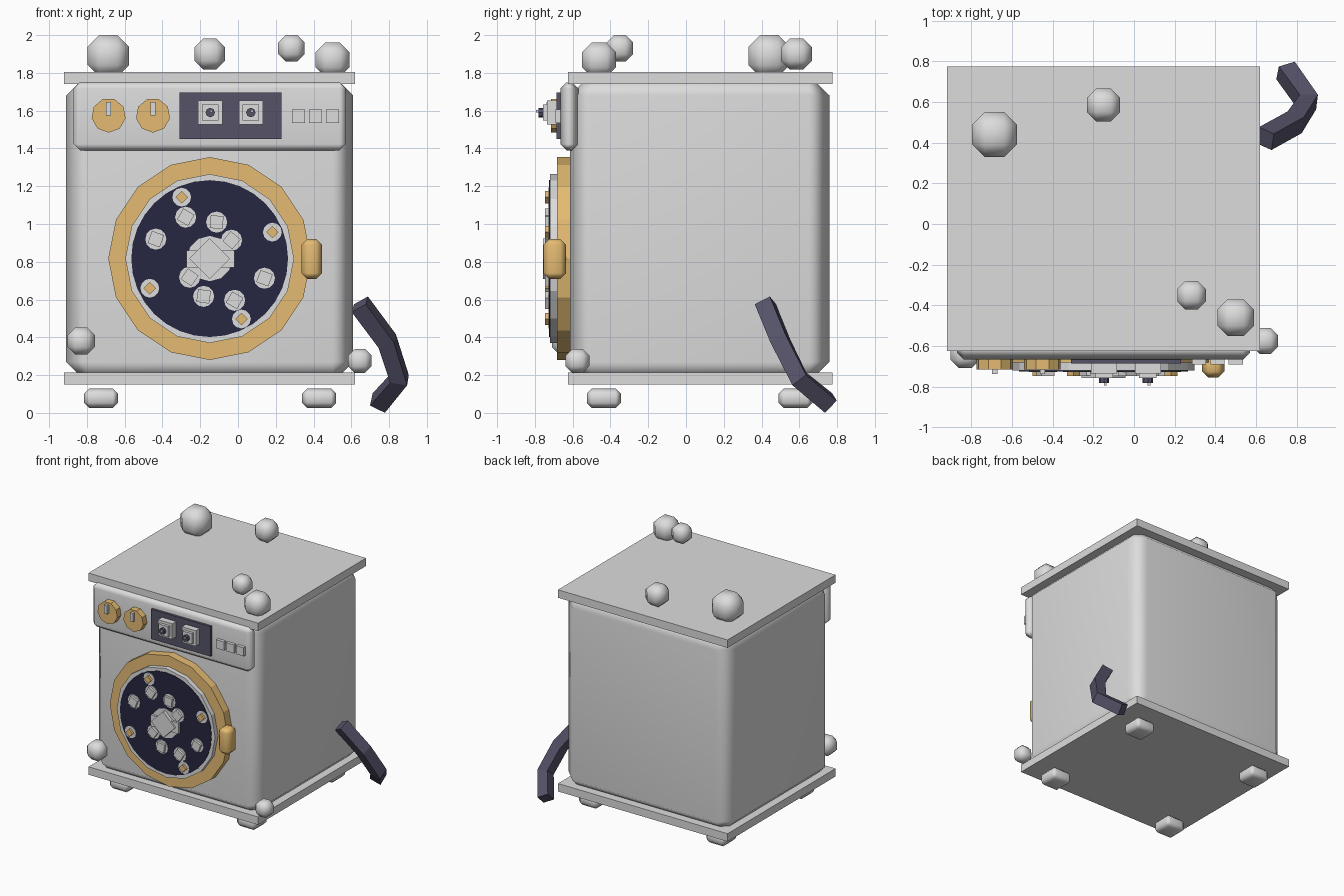
import bpy, bmesh, math
from mathutils import Matrix

if "Cube" in bpy.data.objects:
    bpy.data.objects.remove(bpy.data.objects["Cube"])

def material(name, rgb):
    m = bpy.data.materials.new(name)
    m.diffuse_color = (*rgb, 1)
    m.use_nodes = True
    m.node_tree.nodes["Principled BSDF"].inputs["Base Color"].default_value = m.diffuse_color
    return m

GREY = material("light_grey", (0.72, 0.72, 0.72))
GOLD = material("gold", (0.78, 0.50, 0.17))
NAVY = material("dark_navy", (0.019, 0.019, 0.052))
SLATE = material("slate", (0.092, 0.086, 0.14))

def finish(name, bm, mat, smooth=False):
    bmesh.ops.recalc_face_normals(bm, faces=bm.faces)
    me = bpy.data.meshes.new(name)
    bm.to_mesh(me)
    bm.free()
    me.materials.append(mat)
    ob = bpy.data.objects.new(name, me)
    bpy.context.collection.objects.link(ob)
    if smooth:
        for p in me.polygons:
            p.use_smooth = True
        ob.modifiers.new("weighted", 'WEIGHTED_NORMAL')
    return ob

def box(name, x, y, z, mat, bevel=0, turn=0):
    """Box from (min, max) ranges; optional chamfer and turn about the y axis."""
    bm = bmesh.new()
    size = [b - a for a, b in (x, y, z)]
    mid = [(a + b) / 2 for a, b in (x, y, z)]
    bmesh.ops.create_cube(bm, size=1, matrix=Matrix.Diagonal((*size, 1)))
    if bevel:
        bmesh.ops.bevel(bm, geom=bm.edges[:], offset=bevel, segments=1, affect='EDGES')
    bm.transform(Matrix.Translation(mid) @ Matrix.Rotation(turn, 4, 'Y'))
    return finish(name, bm, mat, bool(bevel))

def tile(name, x, z, half, y0, y1, mat, turn=0):
    return box(name, (x - half, x + half), (y0, y1), (z - half, z + half), mat, 0, turn)

def disc(name, x, z, r, y0, y1, sides, mat):
    """Prism along y with one corner pointing down."""
    bm = bmesh.new()
    ring = [(x + r * math.sin(2 * math.pi * i / sides), z - r * math.cos(2 * math.pi * i / sides))
            for i in range(sides)]
    a = [bm.verts.new((px, y0, pz)) for px, pz in ring]
    b = [bm.verts.new((px, y1, pz)) for px, pz in ring]
    bm.faces.new(a)
    bm.faces.new(b)
    for i in range(sides):
        j = (i + 1) % sides
        bm.faces.new((a[i], a[j], b[j], b[i]))
    return finish(name, bm, mat)

# Cabinet with top and bottom plates
box("cabinet", (-0.91, 0.61), (-0.615, 0.76), (0.16, 1.79), GREY, 0.11)
box("top_plate", (-0.92, 0.62), (-0.625, 0.775), (1.74, 1.805), GREY)
box("bottom_plate", (-0.92, 0.62), (-0.625, 0.775), (0.15, 0.215), GREY)

# Feet
for i, x in enumerate((-0.725, 0.43)):
    for j, y in enumerate((-0.435, 0.58)):
        box(f"foot_{i}{j}", (x - 0.09, x + 0.09), (y - 0.09, y + 0.09), (0.025, 0.13), GREY, 0.028)

# Control panel, knobs and small buttons
box("control_panel", (-0.87, 0.57), (-0.665, -0.57), (1.39, 1.75), GREY, 0.033)
for i, x in enumerate((-0.685, -0.45)):
    disc(f"knob_{i}", x, 1.575, 0.091, -0.715, -0.65, 9, GOLD)
    box(f"knob_marker_{i}", (x - 0.013, x + 0.013), (-0.738, -0.70), (1.575, 1.645), GREY)
for i, x in enumerate((0.32, 0.41, 0.50)):
    tile(f"button_{i}", x, 1.57, 0.035, -0.69, -0.65, GREY)

# Display with two stepped dials
box("display", (-0.31, 0.23), (-0.685, -0.65), (1.45, 1.695), SLATE)
for i, x in enumerate((-0.147, 0.068)):
    tile(f"dial_base_{i}", x, 1.59, 0.064, -0.735, -0.67, GREY)
    tile(f"dial_step_{i}", x, 1.59, 0.043, -0.757, -0.72, GREY)
    disc(f"dial_pupil_{i}", x, 1.59, 0.025, -0.782, -0.74, 8, SLATE)
    tile(f"dial_glint_{i}", x + 0.006, 1.597, 0.007, -0.795, -0.77, GREY)

# Round door: gold rim, grey seal, dark glass
CX, CZ = -0.15, 0.817
disc("door_rim", CX, CZ, 0.537, -0.682, -0.605, 16, GOLD)
disc("door_seal", CX, CZ, 0.447, -0.72, -0.66, 16, GREY)
disc("door_glass", CX, CZ, 0.415, -0.724, -0.718, 32, NAVY)
box("door_handle", (0.335, 0.445), (-0.755, -0.635), (0.71, 0.92), GOLD, 0.03)

# Blocks on the glass, each with a pale halo: x, z, turn in degrees
blocks = [(-0.277, 1.036, 30), (-0.113, 1.01, 5), (-0.034, 0.914, 40), (-0.435, 0.92, 20),
          (-0.256, 0.718, 35), (-0.182, 0.617, 8), (-0.018, 0.596, 30), (0.14, 0.713, 20)]
for i, (x, z, deg) in enumerate(blocks):
    tile(f"block_{i}", x, z, 0.034, -0.747, -0.70, GREY, math.radians(deg))
    disc(f"block_halo_{i}", x, z, 0.056, -0.728, -0.72, 12, GREY)
for i, (x, z) in enumerate([(-0.298, 1.142), (0.182, 0.957), (-0.467, 0.66), (0.018, 0.497)]):
    tile(f"gold_block_{i}", x, z, 0.023, -0.747, -0.70, GOLD, math.radians(45))
    disc(f"gold_halo_{i}", x, z, 0.05, -0.728, -0.72, 12, GREY)

# Centre cluster
disc("centre_halo", CX, CZ, 0.12, -0.728, -0.72, 12, GREY)
box("centre_bar", (-0.272, -0.018), (-0.745, -0.70), (0.77, 0.86), GREY)
tile("centre_block", CX, CZ, 0.076, -0.758, -0.70, GREY, math.radians(45))

# Foam bubbles as strongly chamfered cubes: x, y, z, radius
bubbles = [(-0.686, 0.44, 1.89, 0.11), (-0.15, 0.585, 1.90, 0.081), (0.283, -0.35, 1.93, 0.07),
           (0.50, -0.46, 1.87, 0.09), (-0.83, -0.637, 0.38, 0.072), (0.645, -0.575, 0.275, 0.063)]
for i, (x, y, z, r) in enumerate(bubbles):
    box(f"bubble_{i}", (x - r, x + r), (y - r, y + r), (z - r, z + r), GREY, r * 0.56)

# Drain hose: square section along a bent path
cu = bpy.data.curves.new("drain_hose", 'CURVE')
cu.dimensions = '3D'
cu.bevel_depth = 0.064
cu.bevel_resolution = 0
cu.use_fill_caps = True
sp = cu.splines.new('POLY')
path = [(0.645, 0.42, 0.575), (0.79, 0.50, 0.38), (0.855, 0.60, 0.18), (0.745, 0.755, 0.052)]
sp.points.add(len(path) - 1)
for p, co in zip(sp.points, path):
    p.co = (*co, 1)
sp.use_smooth = False
cu.materials.append(SLATE)
bpy.context.collection.objects.link(bpy.data.objects.new("drain_hose", cu))
